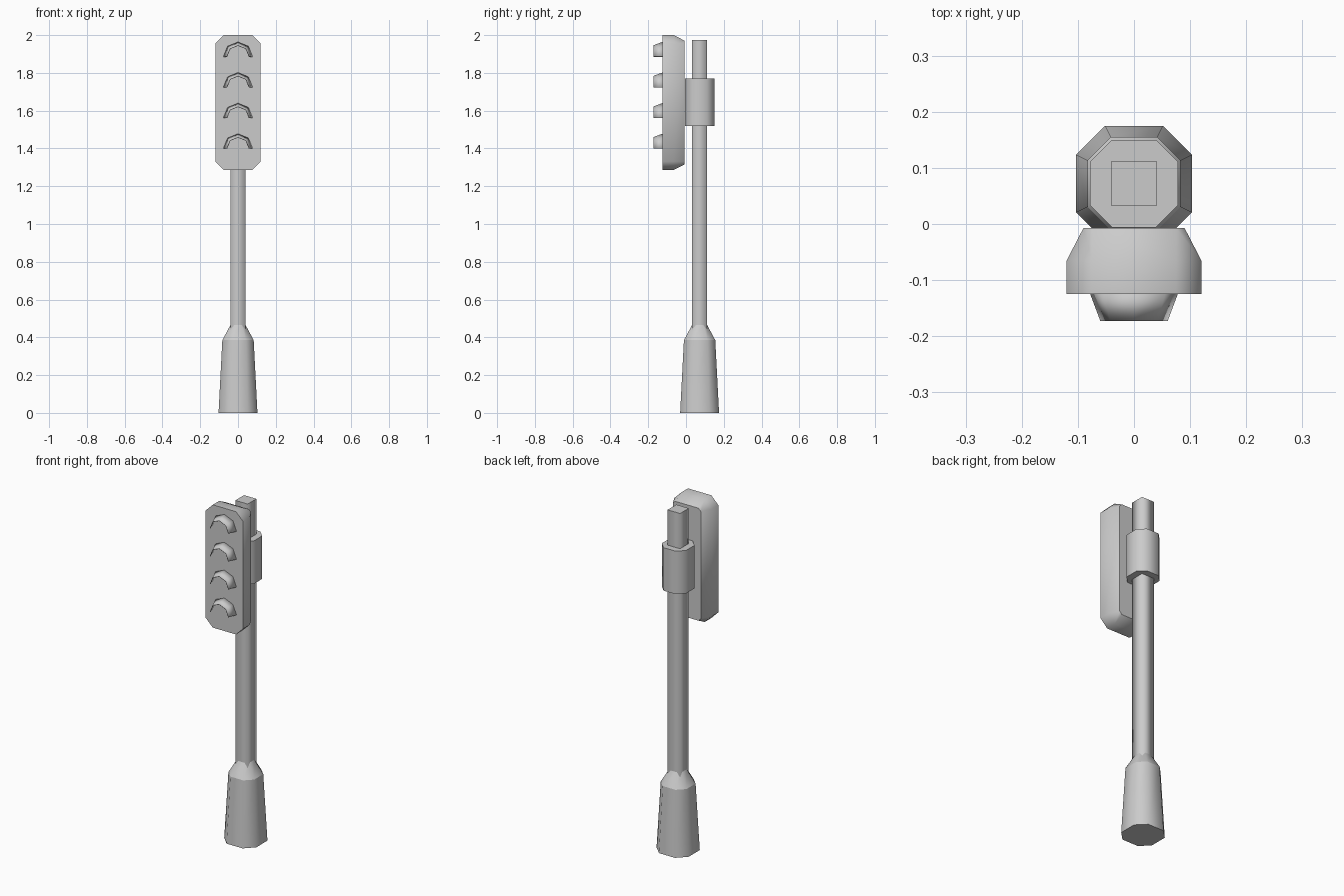
import bpy, math
from mathutils import Vector

if "Cube" in bpy.data.objects:
    bpy.data.objects.remove(bpy.data.objects["Cube"])

POLE_Y = 0.072


def loft(name, rings, smooth=50):
    """Closed solid through a list of equal-length point rings."""
    n = len(rings[0])
    verts = [p for r in rings for p in r]
    faces = [tuple(range(n))[::-1], tuple(range(len(verts) - n, len(verts)))]
    for k in range(len(rings) - 1):
        for i in range(n):
            j = (i + 1) % n
            faces.append((k*n + i, k*n + j, (k+1)*n + j, (k+1)*n + i))
    return make(name, verts, faces, smooth)


def make(name, verts, faces, smooth):
    me = bpy.data.meshes.new(name)
    me.from_pydata(verts, [], faces)
    ob = bpy.data.objects.new(name, me)
    bpy.context.collection.objects.link(ob)
    bpy.ops.object.select_all(action='DESELECT')
    ob.select_set(True)
    bpy.context.view_layer.objects.active = ob
    bpy.ops.object.mode_set(mode='EDIT')
    bpy.ops.mesh.select_all(action='SELECT')
    bpy.ops.mesh.normals_make_consistent(inside=False)
    bpy.ops.object.mode_set(mode='OBJECT')
    bpy.ops.object.shade_smooth_by_angle(angle=math.radians(smooth))
    return ob


def chamfered(hx, hy, c):
    """Rectangle outline with cut corners."""
    return [(hx, -hy + c), (hx, hy - c), (hx - c, hy), (-hx + c, hy),
            (-hx, hy - c), (-hx, -hy + c), (-hx + c, -hy), (hx - c, -hy)]


def post_ring(r, z):
    return [(x, y + POLE_Y, z) for x, y in chamfered(r, r, r / 2)]


def head_ring(hx, hz, c, y):
    return [(x, y, z + 1.643) for x, z in chamfered(hx, hz, c)]


# Eight-sided base: tapered foot and its shoulder
loft("base_foot", [post_ring(0.103, 0), post_ring(0.083, 0.385)])
loft("base_shoulder", [post_ring(0.083, 0.385), post_ring(0.04, 0.465)])

# Square pole with softened sides
h = 0.04
square = [(-h, -h), (h, -h), (h, h), (-h, h)]
pole = loft("pole", [[(x, y + POLE_Y, z) for x, y in square]
                     for z in (0.44, 1.975)])
for e in pole.data.edges:
    a, b = (pole.data.vertices[i].co for i in e.vertices)
    if abs(a.z - b.z) > 0.1:
        e.use_edge_sharp = False

# Mounting collar
loft("mounting_collar", [post_ring(0.078, 1.52), post_ring(0.078, 1.77)])

# Signal housing: flat front, tapered back
loft("signal_housing", [head_ring(0.12, 0.357, 0.045, -0.125),
                        head_ring(0.12, 0.357, 0.045, -0.065),
                        head_ring(0.09, 0.327, 0.015, -0.007)])

# Four arched visors: half of an eight-sided cone, thin walled
for i in range(4):
    cz = 1.886 - i * 0.162
    verts = [(r * math.cos(k * math.pi / 4), y, cz + r * math.sin(k * math.pi / 4))
             for r, y in ((0.078, -0.125), (0.06, -0.173)) for k in range(5)]
    visor = make(f"visor_{i + 1}", verts,
                 [(k, k + 1, k + 6, k + 5) for k in range(4)], 50)
    if visor.data.polygons[0].normal.x < 0:
        visor.data.flip_normals()
    wall = visor.modifiers.new("wall", 'SOLIDIFY')
    wall.thickness = 0.003
    wall.offset = -1
